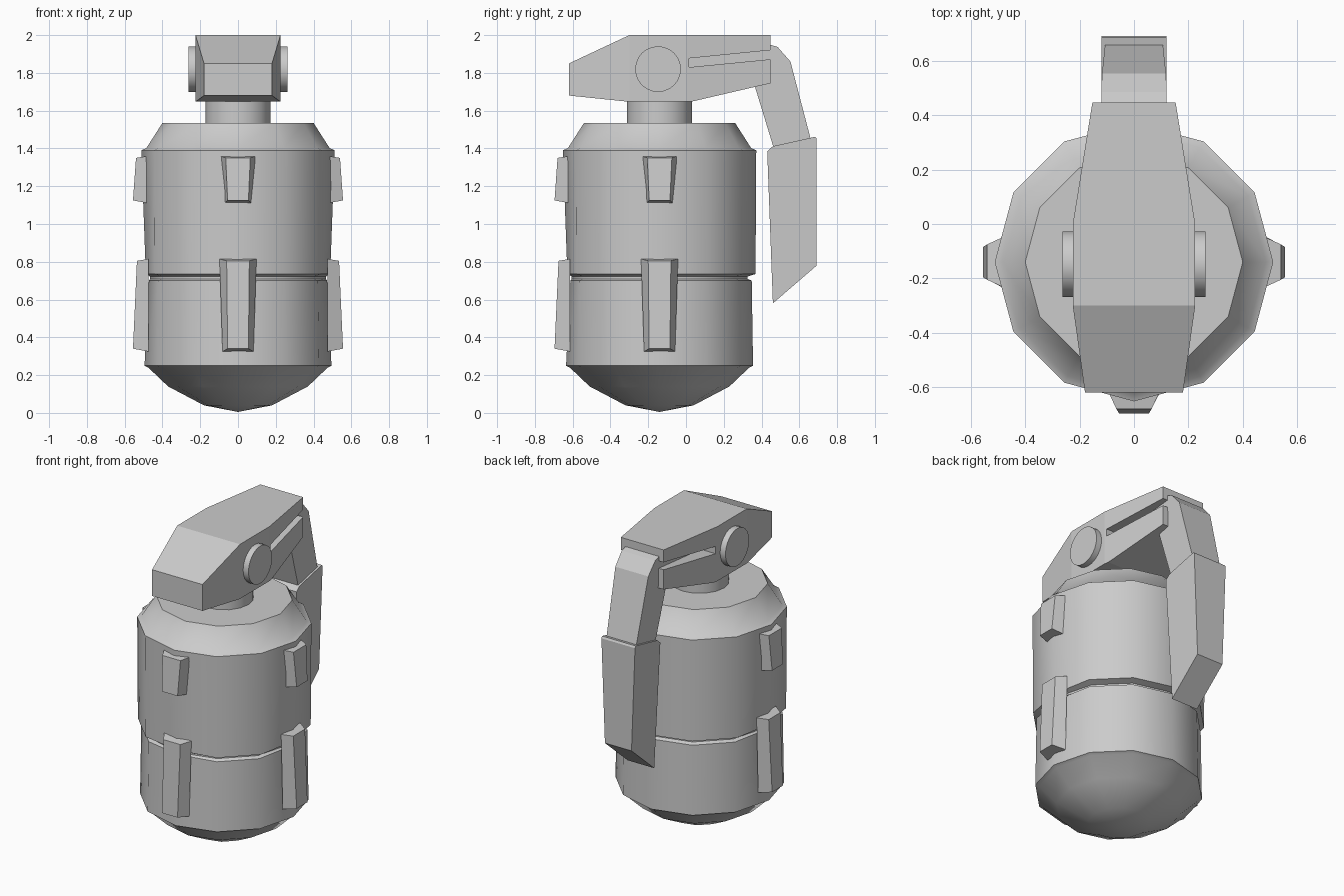
import bpy, bmesh, math
from mathutils import Matrix, Vector

if "Cube" in bpy.data.objects:
    bpy.data.objects.remove(bpy.data.objects["Cube"])

CY = -0.14  # body axis


def finish(name, bm, smooth=None):
    bmesh.ops.recalc_face_normals(bm, faces=bm.faces)
    me = bpy.data.meshes.new(name)
    bm.to_mesh(me)
    bm.free()
    ob = bpy.data.objects.new(name, me)
    bpy.context.collection.objects.link(ob)
    if smooth:
        bpy.ops.object.select_all(action='DESELECT')
        ob.select_set(True)
        bpy.context.view_layer.objects.active = ob
        bpy.ops.object.shade_smooth_by_angle(angle=math.radians(smooth))
    return ob


def side_prism(name, profile, width, cuts=()):
    """Extrude a (y, z) outline along x; width(y, z) gives the half width."""
    bm = bmesh.new()
    left, right = ([bm.verts.new((s, y, z)) for y, z in profile] for s in (-1, 1))
    bm.faces.new(left)
    bm.faces.new(right)
    n = len(profile)
    for i in range(n):
        j = (i + 1) % n
        bm.faces.new((left[i], left[j], right[j], right[i]))
    for y in cuts:
        bmesh.ops.bisect_plane(bm, geom=bm.verts[:] + bm.edges[:] + bm.faces[:],
                               plane_co=(0, y, 0), plane_no=(0, 1, 0))
    for v in bm.verts:
        v.co.x *= width(v.co.y, v.co.z)
    return finish(name, bm)


def lerp(t, a, b):
    t = min(max(t, 0), 1)
    return a + (b - a) * t


def disc(name, radius, depth, matrix, segments):
    bm = bmesh.new()
    bmesh.ops.create_cone(bm, cap_ends=True, segments=segments, radius1=radius,
                          radius2=radius, depth=depth, matrix=matrix)
    return finish(name, bm, 35)


# Body: twelve-sided lathe; the last value is the radius under the clips
rings = [(.18, .04, .18), (.37, .14, .37), (.475, .24, .475), (.495, .25, .495),
         (.488, .70, .472), (.465, .71, .465), (.465, .722, .465), (.508, .735, .488),
         (.512, 1.39, .512), (.485, 1.402, .485), (.40, 1.535, .40)]
bm = bmesh.new()
loops = []
for r, z, rc in rings:
    loop = []
    for i in range(12):
        a = math.radians(30 * i)
        q = rc if i in (0, 6, 9) else r
        loop.append(bm.verts.new((q * math.cos(a), CY + q * math.sin(a), z)))
    loops.append(loop)
for a, b in zip(loops, loops[1:]):
    for i in range(12):
        j = (i + 1) % 12
        bm.faces.new((a[i], a[j], b[j], b[i]))
bm.faces.new(loops[-1])
tip = bm.verts.new((0, CY, 0.005))
for i in range(12):
    bm.faces.new((tip, loops[0][(i + 1) % 12], loops[0][i]))
finish("body", bm, 35)

# Neck
disc("neck", .173, .16, Matrix.Translation((0, CY, 1.59)), 16)

# Clips on front, left and right: tapered blocks, upper short and lower long
clips = [("upper_clip", 1.36, 1.11, .095, .07, .065, .055, .54),
         ("lower_clip", .815, .325, .098, .082, .06, .055, .535)]
for side, turn in (("front", 0), ("right", 90), ("left", -90)):
    for name, zt, zb, wt, wb, ot, obm, rt in clips:
        bm = bmesh.new()
        quads = [((wt, .475, zt), (wb, .475, zb)), ((ot, rt, zt - .01), (obm, .556, zb + .015))]
        base, outer = [[bm.verts.new(c) for c in
                        ((-a[0], -a[1], a[2]), (a[0], -a[1], a[2]),
                         (b[0], -b[1], b[2]), (-b[0], -b[1], b[2]))] for a, b in quads]
        bm.faces.new(base)
        bm.faces.new(outer)
        for i in range(4):
            j = (i + 1) % 4
            bm.faces.new((base[i], base[j], outer[j], outer[i]))
        bm.transform(Matrix.Translation((0, CY, 0)) @ Matrix.Rotation(math.radians(turn), 4, 'Z'))
        finish(side + "_" + name, bm)

# Fuze head: side outline with slot, narrowing to both ends
head = [(-.62, 1.68), (-.62, 1.85), (-.30, 2.0), (.447, 2.0), (.447, 1.92), (.016, 1.877),
        (.016, 1.83), (.447, 1.872), (.447, 1.745), (.03, 1.648), (-.31, 1.648)]


def head_width(y, z):
    return lerp((y - .0) / .447, .225, .153) if y > 0 else lerp((-.30 - y) / .32, .225, .18)


side_prism("fuze_head", head, head_width, cuts=(-.30, 0.0))

# Lever: tongue inside the slot, bent arm and hollow-looking grip
arm = [(.0, 1.90), (.40, 1.955), (.445, 1.95), (.485, 1.937), (.553, 1.86), (.66, 1.45),
       (.465, 1.40), (.365, 1.727), (.34, 1.78), (.0, 1.80)]
side_prism("lever_arm", arm, lambda y, z: lerp((1.94 - z) / .5, .12, .106))
grip = [(.43, 1.385), (.46, 1.412), (.685, 1.462), (.692, 1.45), (.692, .78), (.46, .58)]
side_prism("lever_grip", grip, lambda y, z: lerp((1.45 - z) / .67, .12, .095))

# Round pivot pins on both sides
for side, s in (("left", -1), ("right", 1)):
    disc(side + "_pivot_pin", .121, .10,
         Matrix.Translation((s * .213, -.148, 1.82)) @ Matrix.Rotation(math.pi / 2, 4, 'Y'), 24)
